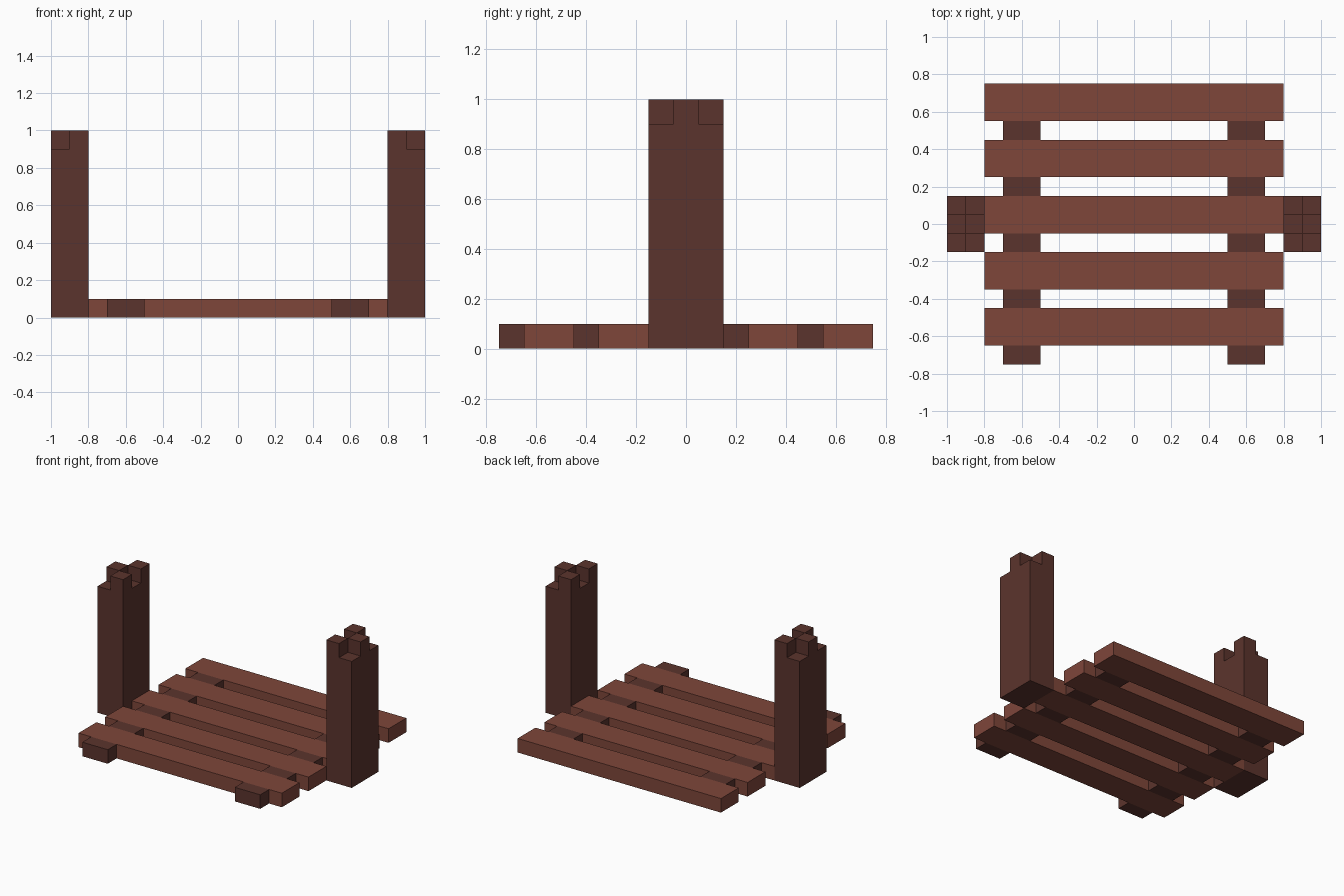
import bpy, bmesh
from mathutils import Vector

cube = bpy.data.objects.get("Cube")
if cube:
    bpy.data.objects.remove(cube, do_unlink=True)


def material(name, rgb):
    m = bpy.data.materials.new(name)
    m.use_nodes = True
    m.diffuse_color = (*rgb, 1)
    m.node_tree.nodes["Principled BSDF"].inputs["Base Color"].default_value = (*rgb, 1)
    return m


plank_wood = material("reddish brown wood", (0.209, 0.061, 0.042))
dark_wood = material("dark brown wood", (0.105, 0.034, 0.026))


def add_box(bm, lo, hi):
    """Add an axis-aligned box between two corners."""
    lo, hi = Vector(lo), Vector(hi)
    verts = bmesh.ops.create_cube(bm, size=1)["verts"]
    bmesh.ops.scale(bm, vec=hi - lo, verts=verts)
    bmesh.ops.translate(bm, vec=(lo + hi) / 2, verts=verts)


def finish(bm, name, mat):
    bmesh.ops.recalc_face_normals(bm, faces=bm.faces)
    mesh = bpy.data.meshes.new(name)
    bm.to_mesh(mesh)
    bm.free()
    mesh.materials.append(mat)
    obj = bpy.data.objects.new(name, mesh)
    bpy.context.collection.objects.link(obj)
    return obj


# Deck planks
PITCH = 0.3
for i in range(5):
    y = -0.65 + i * PITCH
    bm = bmesh.new()
    add_box(bm, (-0.8, y, 0), (0.8, y + 0.2, 0.1))
    finish(bm, f"plank_{i + 1}", plank_wood)

for side, s in (("left", 1), ("right", -1)):
    # Rail blocks, showing in the gaps between planks
    bm = bmesh.new()
    for i in range(5):
        y = -0.75 + i * PITCH
        add_box(bm, (s * 0.6 - 0.1, y, 0), (s * 0.6 + 0.1, y + 0.1, 0.1))
    finish(bm, f"{side}_rail", dark_wood)

    # Post: its top is cut into a 2 x 3 grid and alternate cells are raised
    bm = bmesh.new()
    add_box(bm, (s * 0.9 - 0.1, -0.15, 0), (s * 0.9 + 0.1, 0.15, 0.9))
    for point, normal in (((s * 0.9, 0, 0), (1, 0, 0)),
                          ((0, -0.05, 0), (0, 1, 0)),
                          ((0, 0.05, 0), (0, 1, 0))):
        bmesh.ops.bisect_plane(bm, geom=bm.verts[:] + bm.edges[:] + bm.faces[:],
                               plane_co=point, plane_no=normal)
    raised = []
    for f in bm.faces:
        c = f.calc_center_median()
        outer, middle = abs(c.x) > 0.9, abs(c.y) < 0.05
        if c.z > 0.89 and outer == middle:
            raised.append(f)
    for f in raised:
        geom = bmesh.ops.extrude_face_region(bm, geom=[f])["geom"]
        top = [v for v in geom if isinstance(v, bmesh.types.BMVert)]
        bmesh.ops.translate(bm, vec=(0, 0, 0.1), verts=top)
    finish(bm, f"{side}_post", dark_wood)
